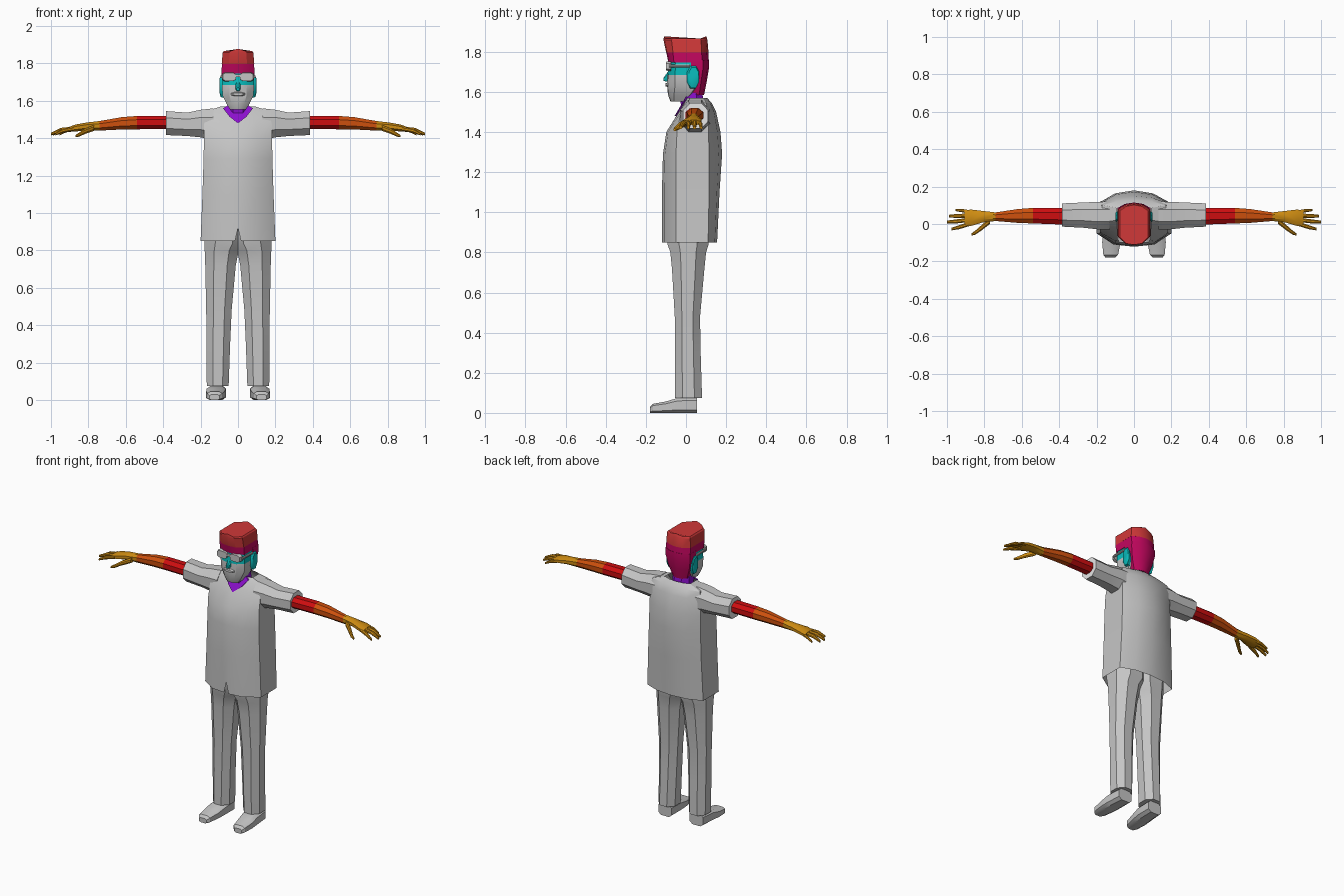
import bpy, bmesh
from math import radians
from mathutils import Vector

cube = bpy.data.objects.get("Cube")
if cube:
    bpy.data.objects.remove(cube, do_unlink=True)


def material(name, r, g, b):
    m = bpy.data.materials.new(name)
    m.use_nodes = True
    m.diffuse_color = (r, g, b, 1)
    m.node_tree.nodes["Principled BSDF"].inputs["Base Color"].default_value = (r, g, b, 1)
    return m


GREY = material("cloth grey", .56, .56, .56)
WHITE = material("sleeve lining white", .93, .93, .93)
RED = material("upper arm red", .61, .004, .005)
ORANGE = material("forearm orange", .61, .08, .004)
GOLD = material("hand gold", .61, .26, .006)
PURPLE = material("neck purple", .26, .005, .61)
TEAL = material("face teal", .003, .52, .52)
MAGENTA = material("hair magenta", .55, .002, .114)
SCARLET = material("hair top red", .63, .04, .04)


def bridge(name, rings, mats, caps=True, mirror=False, angle=32):
    """Skin a list of point rings; mats is one material per span, then one for the end cap."""
    bm = bmesh.new()
    loops = [[bm.verts.new(p) for p in ring] for ring in rings]
    n = len(loops[0])
    used = list(dict.fromkeys(mats))
    for k in range(len(loops) - 1):
        for i in range(n):
            j = (i + 1) % n
            f = bm.faces.new((loops[k][i], loops[k][j], loops[k + 1][j], loops[k + 1][i]))
            f.material_index = used.index(mats[min(k, len(mats) - 1)])
    if caps:
        bm.faces.new(loops[0][::-1])
        bm.faces.new(loops[-1]).material_index = used.index(mats[-1])
    bmesh.ops.recalc_face_normals(bm, faces=bm.faces)
    me = bpy.data.meshes.new(name)
    bm.to_mesh(me)
    bm.free()
    for m in used:
        me.materials.append(m)
    ob = bpy.data.objects.new(name, me)
    bpy.context.collection.objects.link(ob)
    if mirror:
        ob.modifiers.new("mirror", 'MIRROR').use_mirror_merge = False
    bpy.ops.object.select_all(action='DESELECT')
    ob.select_set(True)
    bpy.context.view_layer.objects.active = ob
    bpy.ops.object.shade_smooth_by_angle(angle=radians(angle))
    return ob


def loft(name, axis, rows, mats, chamfer=.28, mirror=True):
    """Chamfered boxes strung along an axis; row = position, a0, a1, b0, b1."""
    place = {'x': lambda p, a, b: (p, a, b),
             'y': lambda p, a, b: (a, p, b),
             'z': lambda p, a, b: (a, b, p)}[axis]
    rings = []
    for p, a0, a1, b0, b1 in rows:
        ca, cb = (a1 - a0) * chamfer, (b1 - b0) * chamfer
        pts = [(a0 + ca, b0), (a1 - ca, b0), (a1, b0 + cb), (a1, b1 - cb),
               (a1 - ca, b1), (a0 + ca, b1), (a0, b1 - cb), (a0, b0 + cb)]
        rings.append([place(p, a, b) for a, b in pts])
    return bridge(name, rings, mats, mirror=mirror)


def body(name, rows, mats, caps=True, ridge=0, notch=0):
    """Symmetric trunk sections; row = z, half width, front, side front, side back, back."""
    rings = []
    for z, w, yf, sf, sb, yb in rows:
        half = [(0, yf), (.08 * w, yf), (.55 * w, yf + .15 * (sf - yf)), (w, sf),
                (w, sb), (.55 * w, yb + .25 * (sb - yb)), (0, yb)]
        loop = half + [(-x, y) for x, y in half[-2:0:-1]]
        rings.append([Vector((x, y, z)) for x, y in loop])
    rings[0][0].z += notch
    for i in (0, 1, 6, 11):
        rings[-1][i].z += ridge
    return bridge(name, rings, mats, caps)


def finger(name, points):
    """Tapered digit through points (x, y, z, radius)."""
    loft(name, 'x', [(x, y - r, y + r, z - r, z + r) for x, y, z, r in points], [GOLD])


# Shirt with a small split at the front hem
body("shirt", [(.85, .2, -.12, -.05, .11, .155), (1.1, .19, -.12, -.05, .115, .167),
               (1.29, .184, -.115, -.05, .115, .18), (1.4, .182, -.098, -.045, .112, .172),
               (1.5, .18, -.036, -.025, .11, .15), (1.545, .17, -.01, .01, .1, .128),
               (1.57, .09, .005, .02, .085, .105)], [GREY], caps=False, notch=.07)
loft("sleeve", 'x', [(.13, -.03, .12, 1.39, 1.56), (.2, -.028, .118, 1.405, 1.552),
                     (.27, -.02, .115, 1.412, 1.537), (.385, -.014, .11, 1.417, 1.545)],
     [GREY, GREY, GREY, WHITE])

# Trousers and shoes
loft("trouser_leg", 'z', [(.075, .05, .167, -.055, .08), (.3, .042, .168, -.056, .073),
                          (.48, .034, .17, -.056, .07), (.72, .012, .175, -.07, .092),
                          (.8, -.004, .178, -.078, .1), (.84, -.03, .18, -.092, .113),
                          (.93, -.03, .18, -.095, .115)], [GREY])
loft("shoe", 'y', [(-.18, .1, .152, 0, .03), (-.165, .085, .164, 0, .045),
                   (-.1, .072, .17, 0, .057), (-.04, .065, .168, 0, .075),
                   (.055, .065, .16, 0, .078)], [GREY], chamfer=.2)

# Arm and palm, coloured by section
loft("arm", 'x', [(.35, -.004, .086, 1.449, 1.519), (.54, .003, .086, 1.448, 1.519),
                  (.62, .006, .08, 1.447, 1.513), (.74, .016, .062, 1.441, 1.492),
                  (.81, .008, .07, 1.442, 1.484), (.87, -.01, .077, 1.436, 1.473),
                  (.905, -.008, .074, 1.434, 1.46)],
     [RED, ORANGE, ORANGE, GOLD])
finger("index_finger", [(.88, .0, 1.45, .011), (.935, -.017, 1.441, .011), (.975, -.027, 1.422, .007)])
finger("middle_finger", [(.88, .022, 1.452, .011), (.95, .014, 1.444, .011), (1, .011, 1.422, .007)])
finger("ring_finger", [(.88, .045, 1.451, .011), (.945, .043, 1.442, .011), (.99, .042, 1.421, .007)])
finger("little_finger", [(.88, .064, 1.449, .01), (.92, .072, 1.44, .009), (.955, .075, 1.421, .006)])
finger("thumb", [(.77, .016, 1.455, .016), (.82, -.024, 1.436, .014), (.848, -.046, 1.42, .011),
                 (.87, -.057, 1.411, .006)])

# Neck and the open collar
loft("neck", 'z', [(1.5, -.06, .06, -.02, .09), (1.57, -.058, .058, -.03, .085),
                   (1.66, -.05, .05, -.03, .07)], [PURPLE], mirror=False)


def collar(depth):
    outline = [(0, 1.48), (.045, 1.515), (.08, 1.56), (.05, 1.578), (-.05, 1.578), (-.08, 1.56), (-.045, 1.515)]
    return [(x, -.036 + .59 * (z - 1.5) - depth, z) for x, z in outline]


bridge("collar_opening", [collar(0), collar(.009)], [PURPLE])

# Head: bearded jaw below, skin above
body("head", [(1.553, .042, -.078, -.06, -.01, .0), (1.585, .062, -.09, -.06, .02, .04),
              (1.63, .083, -.094, -.055, .05, .07), (1.685, .086, -.092, -.055, .06, .085),
              (1.765, .083, -.086, -.05, .07, .09)], [GREY, GREY, GREY, TEAL])
loft("ear", 'x', [(.07, .0, .062, 1.615, 1.73), (.092, .008, .066, 1.62, 1.73),
                  (.098, .015, .062, 1.64, 1.722)], [TEAL])
loft("nose", 'y', [(-.08, -.016, .016, 1.65, 1.715), (-.098, -.013, .013, 1.652, 1.69),
                   (-.112, -.008, .008, 1.654, 1.67)], [TEAL], mirror=False)
loft("lips", 'y', [(-.085, -.04, .04, 1.622, 1.65), (-.102, -.028, .028, 1.628, 1.643)],
     [GREY], mirror=False)

# Glasses
loft("lens", 'y', [(-.075, .012, .086, 1.704, 1.752), (-.1, .012, .08, 1.706, 1.75)], [GREY], chamfer=.2)
loft("glasses_bridge", 'y', [(-.085, -.02, .02, 1.728, 1.74), (-.1, -.02, .02, 1.728, 1.74)],
     [GREY], mirror=False)
loft("glasses_temple", 'y', [(-.085, .08, .09, 1.722, 1.736), (.02, .084, .094, 1.722, 1.736)], [GREY])

# Hair: tapered back, band round the head, flat crown
body("back_hair", [(1.585, .052, .03, .035, .065, .09), (1.65, .075, .03, .035, .075, .103),
                   (1.72, .089, .02, .025, .085, .115), (1.76, .088, .02, .025, .085, .115)], [MAGENTA])
body("hair_band", [(1.747, .0875, -.088, -.06, .08, .114), (1.797, .0865, -.098, -.065, .078, .112)],
     [MAGENTA])
body("hair_crown", [(1.797, .087, -.099, -.065, .078, .112), (1.858, .082, -.112, -.072, .075, .107),
                    (1.866, .076, -.11, -.07, .07, .102)], [SCARLET], ridge=.011)
